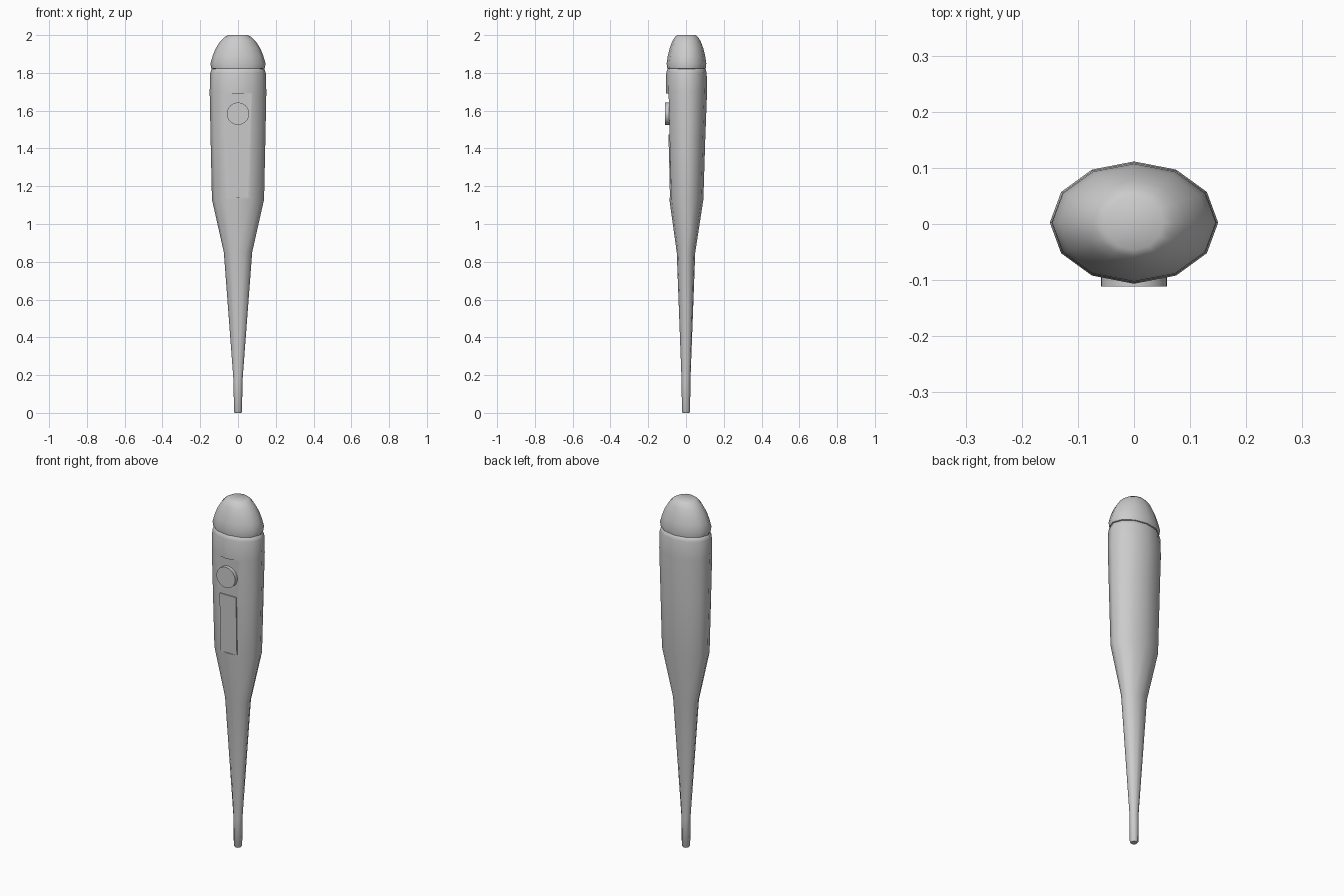
import bpy, bmesh, math

if "Cube" in bpy.data.objects:
    bpy.data.objects.remove(bpy.data.objects["Cube"])

SIDES = 12


def make_object(name, bm, angle=45):
    bmesh.ops.recalc_face_normals(bm, faces=bm.faces[:])
    me = bpy.data.meshes.new(name)
    bm.to_mesh(me)
    bm.free()
    ob = bpy.data.objects.new(name, me)
    bpy.context.collection.objects.link(ob)
    bpy.ops.object.select_all(action='DESELECT')
    ob.select_set(True)
    bpy.context.view_layer.objects.active = ob
    if angle:
        bpy.ops.object.shade_smooth_by_angle(angle=math.radians(angle))
    return ob


def loft(name, rings):
    """Stack elliptical rings (z, x radius, y radius, y centre) and cap both ends."""
    bm = bmesh.new()
    loops = []
    for z, rx, ry, cy in rings:
        loops.append([bm.verts.new((rx * math.cos(a), cy + ry * math.sin(a), z))
                      for a in (2 * math.pi * i / SIDES for i in range(SIDES))])
    for lo, hi in zip(loops, loops[1:]):
        for i in range(SIDES):
            j = (i + 1) % SIDES
            bm.faces.new((lo[i], lo[j], hi[j], hi[i]))
    bm.faces.new(loops[0][::-1])
    bm.faces.new(loops[-1])
    return make_object(name, bm, 50)


def panel_y(z):
    """Depth of the sloping display panel at height z."""
    return -0.079 - 0.013 * (z - 1.14) / 0.55


def slab(name, half_w, z0, z1, front, back):
    """Box following the panel slope, offset in front of and behind it."""
    bm = bmesh.new()
    bmesh.ops.create_cube(bm, size=2)
    for v in bm.verts:
        z = z1 if v.co.z > 0 else z0
        off = back if v.co.y > 0 else -front
        v.co = (half_w * v.co.x, panel_y(z) + off, z)
    return make_object(name, bm, 0)


# Body: thin probe, shoulder, thick handle
body = loft("body", [
    (0.0, 0.017, 0.017, 0), (0.008, 0.022, 0.022, 0), (0.16, 0.023, 0.023, 0),
    (0.85, 0.075, 0.049, 0), (1.13, 0.138, 0.090, 0.002),
    (1.45, 0.145, 0.100, 0.002), (1.70, 0.15, 0.109, 0.0025),
    (1.80, 0.147, 0.107, 0.0025), (1.818, 0.141, 0.102, 0.0025),
    (1.826, 0.130, 0.093, 0.0025)])

# Recessed panel cut into the front of the handle
cutter = slab("panel_cutter", 0.074, 1.14, 1.69, 0.1, 0.0)
cutter.hide_render = True
cutter.hide_set(True)
cut = body.modifiers.new("panel_recess", 'BOOLEAN')
cut.operation = 'DIFFERENCE'
cut.solver = 'EXACT'
cut.object = cutter

# End cap
loft("end_cap", [
    (1.82, 0.130, 0.093, 0.0025), (1.824, 0.142, 0.102, 0.0025),
    (1.85, 0.146, 0.105, 0.0025), (1.89, 0.134, 0.099, 0.0025),
    (1.93, 0.118, 0.089, 0.0025), (1.968, 0.093, 0.075, 0.0025),
    (1.99, 0.071, 0.061, 0.0025), (2.0, 0.052, 0.049, 0.0025)])

# Display window
slab("display_window", 0.052, 1.142, 1.475, 0.006, 0.006)

# Round button
bm = bmesh.new()
bmesh.ops.create_cone(bm, cap_ends=True, segments=32, radius1=0.059, radius2=0.059, depth=0.026)
for v in bm.verts:
    x, y, z = v.co
    v.co = (x, -0.098 + z, 1.584 + y)
make_object("button", bm, 40)
